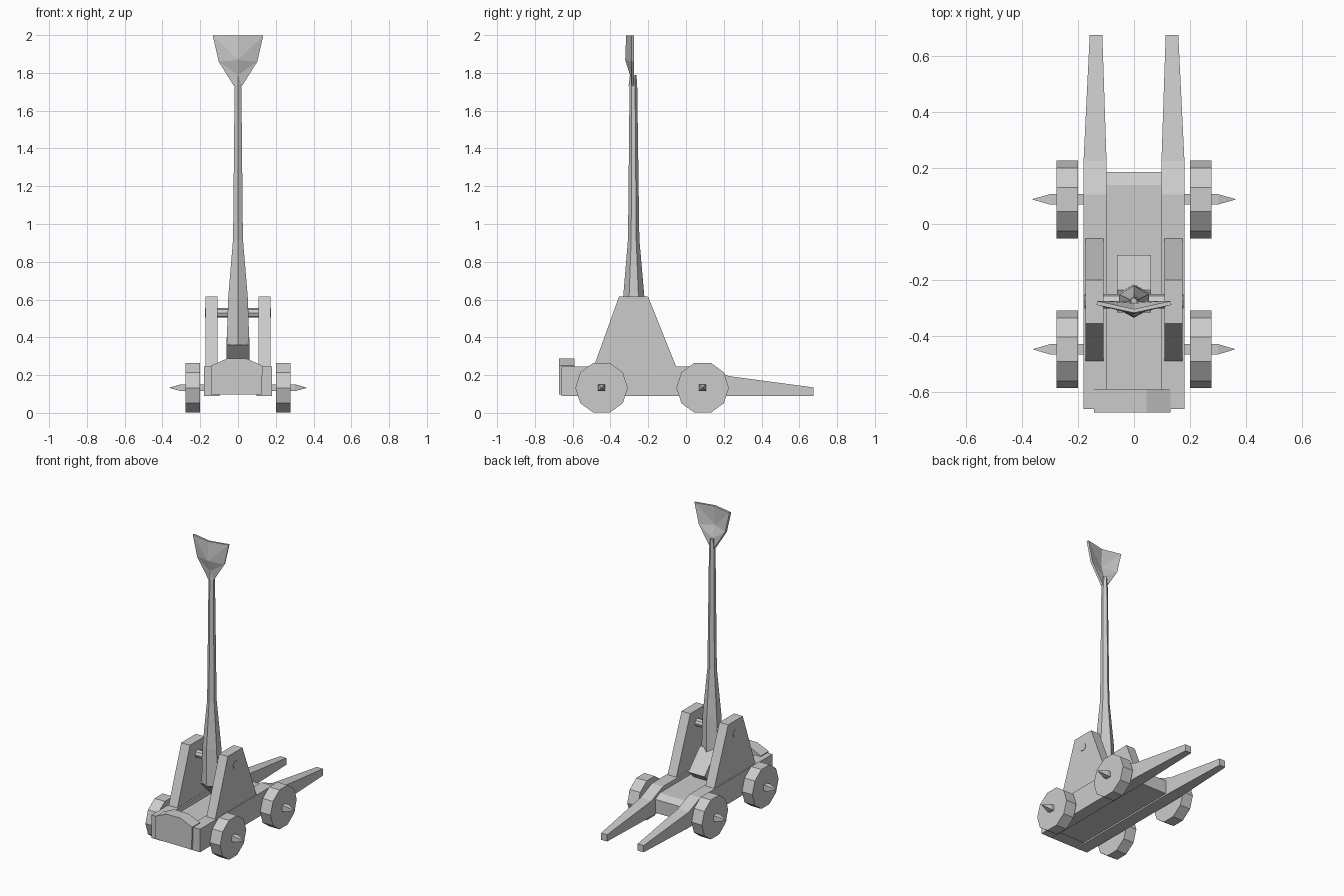
import bpy, bmesh, math
from mathutils import Matrix

if "Cube" in bpy.data.objects:
    bpy.data.objects.remove(bpy.data.objects["Cube"])

GREY = (0.6, 0.6, 0.6, 1)
grey = bpy.data.materials.new("plain grey")
grey.use_nodes = True
grey.diffuse_color = GREY
grey.node_tree.nodes["Principled BSDF"].inputs["Base Color"].default_value = GREY


def finish(name, bm):
    bmesh.ops.recalc_face_normals(bm, faces=bm.faces)
    mesh = bpy.data.meshes.new(name)
    bm.to_mesh(mesh)
    bm.free()
    mesh.materials.append(grey)
    ob = bpy.data.objects.new(name, mesh)
    bpy.context.collection.objects.link(ob)
    return ob


def loft(name, rings):
    """Skin a list of equal-length point rings and cap both ends."""
    bm = bmesh.new()
    loops = [[bm.verts.new(p) for p in ring] for ring in rings]
    n = len(loops[0])
    for a, b in zip(loops, loops[1:]):
        for i in range(n):
            j = (i + 1) % n
            bm.faces.new((a[i], a[j], b[j], b[i]))
    bm.faces.new(loops[0])
    bm.faces.new(loops[-1])
    return finish(name, bm)


def side_prism(name, profile, x0, x1):
    """Extrude a (y, z) profile from x0 to x1."""
    return loft(name, [[(x, y, z) for y, z in profile] for x in (x0, x1)])


def x_cylinder(name, sides, radius, x0, x1, y, z, turn=0.0, tip=None):
    """Cylinder along x, with an optional pointed end at x = tip."""
    def ring(x, r):
        return [(x, y + r * math.cos(turn + math.tau * i / sides),
                 z + r * math.sin(turn + math.tau * i / sides)) for i in range(sides)]
    rings = [ring(x0, radius), ring(x1, radius)]
    if tip is not None:
        rings.append(ring(tip, 0.001))
    return loft(name, rings)


AXLE_Z = 0.133
for side, s in (("left", 1), ("right", -1)):
    # Side rail with a tapering rear handle: y, bottom, top, inner x, outer x
    stations = [(-0.66, 0.09, 0.245, 0.098, 0.18), (0.105, 0.09, 0.245, 0.098, 0.18),
                (0.225, 0.09, 0.195, 0.098, 0.18), (0.675, 0.09, 0.135, 0.113, 0.158)]
    loft(side + "_rail", [[(s * a, y, lo), (s * b, y, lo), (s * b, y, hi), (s * a, y, hi)]
                          for y, lo, hi, a, b in stations])
    # Upright that carries the pivot
    side_prism(side + "_upright",
               [(-0.49, 0.24), (-0.05, 0.24), (-0.20, 0.615), (-0.355, 0.615)],
               s * 0.108, s * 0.173)
    # Wheels with pointed square axle ends
    for end, y, tip in (("front", -0.447, 0.36), ("rear", 0.088, 0.363)):
        x_cylinder(f"{end}_{side}_wheel", 10, 0.139, s * 0.2, s * 0.277,
                   y, AXLE_Z, math.pi / 10 * 2)
        x_cylinder(f"{end}_{side}_axle", 4, 0.026, s * 0.1, s * 0.30,
                   y, AXLE_Z, math.pi / 4, s * tip)

# Bed between the rails
side_prism("bed", [(-0.65, 0.10), (0.185, 0.10), (0.185, 0.19), (0.14, 0.215), (-0.65, 0.215)],
           -0.1, 0.1)

# Front board with a shallow arched top
arch = [(-0.143, 0.098), (0.125, 0.098), (0.13, 0.25), (0.045, 0.287), (-0.06, 0.287), (-0.143, 0.25)]
loft("front_board", [[(x, y, z) for x, z in arch] for y in (-0.672, -0.59)])

# Pivot bar through the uprights
x_cylinder("pivot_bar", 8, 0.026, -0.176, 0.176, -0.275, 0.53)

# Throwing arm with a six-sided section: z, half width, front y, back y
arm = [(0.36, 0.06, -0.335, -0.215), (0.61, 0.052, -0.333, -0.22), (0.92, 0.026, -0.307, -0.247),
       (1.72, 0.018, -0.299, -0.258), (1.79, 0.01, -0.295, -0.262)]


def hexagon(z, w, f, b):
    d = (b - f) * 0.28
    return [(0, f, z), (w, f + d, z), (w, b - d, z), (0, b, z), (-w, b - d, z), (-w, f + d, z)]


loft("throwing_arm", [hexagon(*row) for row in arm])

# Tilted foot of the arm
side_prism("arm_foot", [(-0.315, 0.36), (-0.235, 0.40), (-0.11, 0.27), (-0.17, 0.215)], -0.06, 0.06)

# Scoop: a creased shell, bulging to the front
bm = bmesh.new()
spine = [bm.verts.new(p) for p in ((0, -0.297, 1.73), (0, -0.290, 1.79), (0, -0.315, 1.87), (0, -0.31, 1.998))]
for s in (1, -1):
    rim = [bm.verts.new((s * x, -0.282, z)) for x, z in ((0.018, 1.73), (0.1, 1.86), (0.132, 1.998))]
    bm.faces.new((spine[0], rim[0], spine[1]))
    bm.faces.new((spine[1], rim[0], rim[1]))
    bm.faces.new((spine[1], rim[1], spine[2]))
    bm.faces.new((spine[2], rim[1], rim[2]))
    bm.faces.new((spine[2], rim[2], spine[3]))
scoop = finish("scoop", bm)
shell = scoop.modifiers.new("thickness", "SOLIDIFY")
shell.thickness = 0.014
shell.offset = 0
